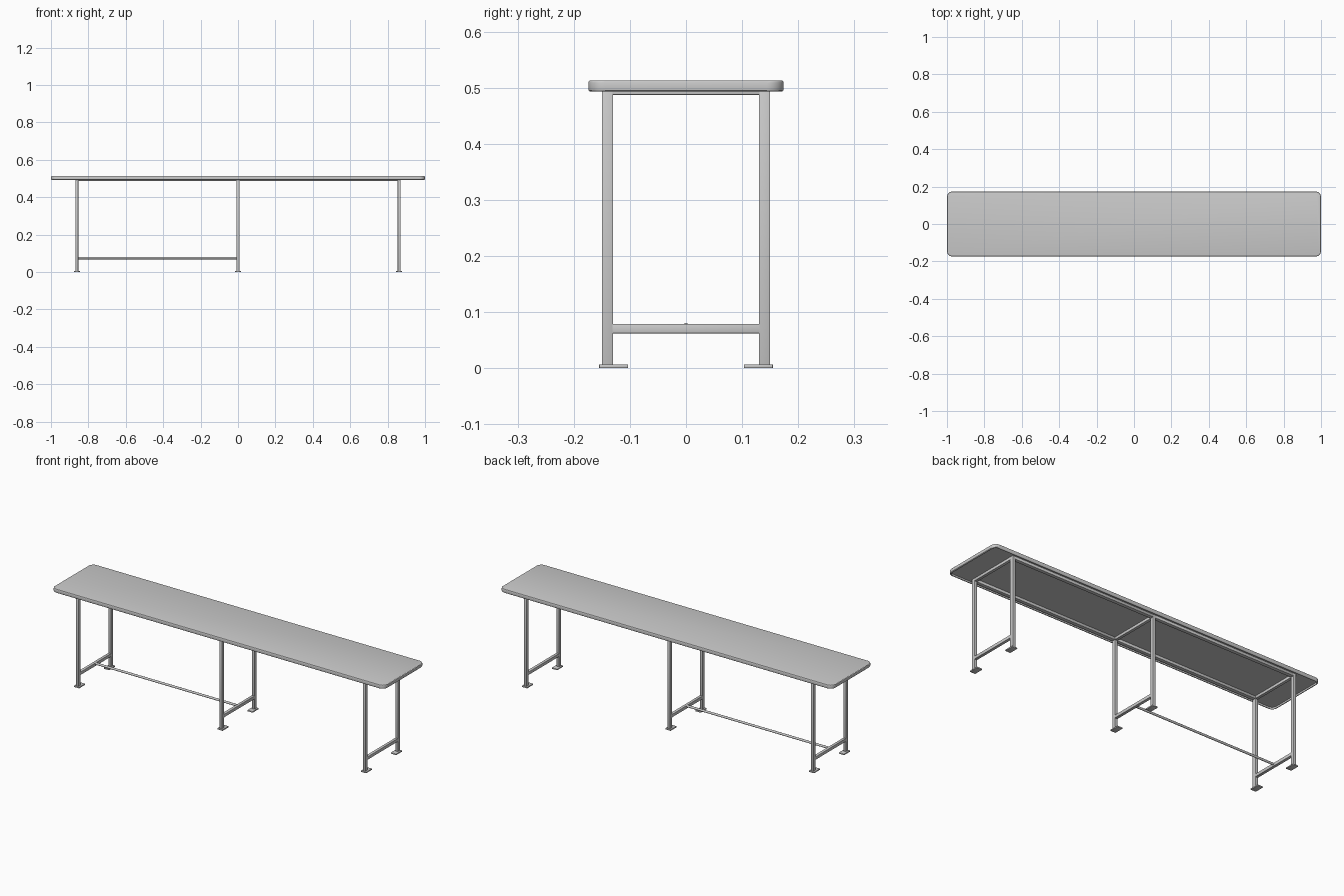
import bpy, bmesh
from mathutils import Matrix, Vector

if "Cube" in bpy.data.objects:
    bpy.data.objects.remove(bpy.data.objects["Cube"])


def finish(bm, name):
    bmesh.ops.recalc_face_normals(bm, faces=bm.faces)
    mesh = bpy.data.meshes.new(name)
    bm.to_mesh(mesh)
    bm.free()
    ob = bpy.data.objects.new(name, mesh)
    bpy.context.collection.objects.link(ob)
    bpy.ops.object.select_all(action='DESELECT')
    bpy.context.view_layer.objects.active = ob
    ob.select_set(True)
    bpy.ops.object.shade_smooth_by_angle()
    return ob


def box(name, lo, hi, bevel=0.0015):
    lo, hi = Vector(lo), Vector(hi)
    bm = bmesh.new()
    bmesh.ops.create_cube(bm, size=1, matrix=Matrix.Translation((lo + hi) / 2)
                          @ Matrix.Diagonal((*(hi - lo), 1)))
    bmesh.ops.bevel(bm, geom=bm.edges[:], offset=bevel, segments=2,
                    profile=0.5, affect='EDGES')
    return finish(bm, name)


def tabletop(name, z0, z1, under, wall):
    """Rounded slab with a recessed underside and a rim around it."""
    bm = bmesh.new()
    bmesh.ops.create_cube(bm, size=1, matrix=Matrix.Translation((0, 0, (z0 + z1) / 2))
                          @ Matrix.Diagonal((2, 0.348, z1 - z0, 1)))
    # plan corners
    upright = [e for e in bm.edges
               if abs(e.verts[0].co.z - e.verts[1].co.z) > 0.001]
    bmesh.ops.bevel(bm, geom=upright, offset=0.03, segments=8,
                    profile=0.5, affect='EDGES')
    # soft rim edges, top and bottom
    rim = [e for e in bm.edges if abs(e.verts[0].co.z - e.verts[1].co.z) < 0.001]
    bmesh.ops.bevel(bm, geom=rim, offset=0.004, segments=3,
                    profile=0.5, affect='EDGES')
    # hollow underside
    bm.normal_update()
    bottom = max((f for f in bm.faces if f.normal.z < -0.99), key=lambda f: f.calc_area())
    bmesh.ops.inset_region(bm, faces=[bottom], thickness=wall)
    pocket = bmesh.ops.extrude_discrete_faces(bm, faces=[bottom])['faces'][0]
    for v in pocket.verts:
        v.co.z = under
    return finish(bm, name)


LEG_X = (-0.862, 0.0, 0.862)
LEG_Y = 0.14
HX, HY = 0.008, 0.010          # half sizes of the square tube
UNDER = 0.502

tabletop("tabletop", 0.493, 0.513, UNDER, 0.003)

# leg frames
for x, label in zip(LEG_X, ("left", "middle", "right")):
    for s, side in ((-1, "front"), (1, "back")):
        y = s * LEG_Y
        box(f"{label}_{side}_leg", (x - HX, y - HY, 0.005), (x + HX, y + HY, UNDER))
        # foot plates reach inward from the leg
        ya, yb = sorted((s * 0.155, s * 0.103))
        box(f"{label}_{side}_foot", (x - 0.016, ya, 0), (x + 0.016, yb, 0.007))
    w = LEG_Y - HY + 0.002
    box(f"{label}_top_crossbar", (x - HX, -w, 0.487), (x + HX, w, UNDER))
    box(f"{label}_low_crossbar", (x - HX, -w, 0.062), (x + HX, w, 0.079))

# long rails under the top
for s, side in ((-1, "front"), (1, "back")):
    for i in (0, 1):
        box(f"{side}_rail_{i + 1}", (LEG_X[i] + HX - 0.002, s * LEG_Y - HY, 0.487),
            (LEG_X[i + 1] - HX + 0.002, s * LEG_Y + HY, UNDER))

# foot stretcher between the left and middle frames
bm = bmesh.new()
bmesh.ops.create_cone(bm, cap_ends=True, segments=20, radius1=0.006, radius2=0.006,
                      depth=0.862 - 2 * HX + 0.004,
                      matrix=Matrix.Translation((-0.431, 0, 0.0745))
                      @ Matrix.Rotation(1.570796, 4, 'Y'))
finish(bm, "stretcher_tube")
